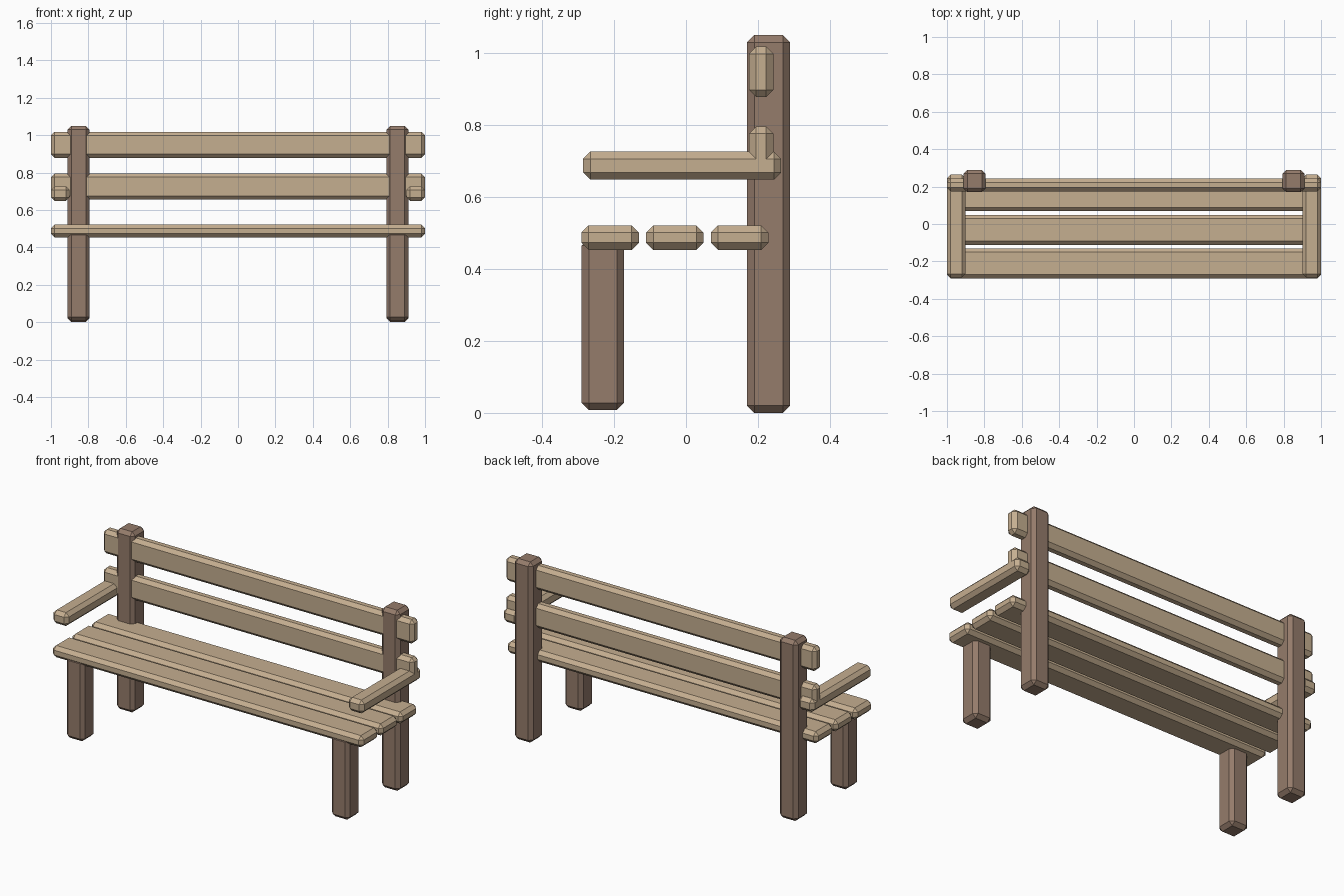
import bpy
import bmesh

if "Cube" in bpy.data.objects:
    bpy.data.objects.remove(bpy.data.objects["Cube"])


def material(name, rgb):
    m = bpy.data.materials.new(name)
    m.diffuse_color = (*rgb, 1.0)
    m.use_nodes = True
    m.node_tree.nodes["Principled BSDF"].inputs["Base Color"].default_value = m.diffuse_color
    return m


LIGHT = material("light wood", (0.56, 0.425, 0.28))
DARK = material("dark wood", (0.30, 0.20, 0.147))


def beam(name, x, y, z, mat, chamfer=0.02):
    """Chamfered box spanning the given (min, max) ranges."""
    bm = bmesh.new()
    bmesh.ops.create_cube(bm, size=1.0)
    for v in bm.verts:
        v.co = [(lo + hi) / 2 + c * (hi - lo) for c, (lo, hi) in zip(v.co, (x, y, z))]
    bmesh.ops.bevel(bm, geom=bm.edges[:], offset=chamfer, segments=1,
                    affect='EDGES', clamp_overlap=True)
    bmesh.ops.recalc_face_normals(bm, faces=bm.faces[:])
    mesh = bpy.data.meshes.new(name)
    bm.to_mesh(mesh)
    bm.free()
    mesh.materials.append(mat)
    ob = bpy.data.objects.new(name, mesh)
    bpy.context.collection.objects.link(ob)
    return ob


FULL = (-1.0, 1.0)

# seat slats
for i in range(3):
    y0 = -0.291 + 0.18 * i
    beam(f"seat_slat_{i + 1}", FULL, (y0, y0 + 0.16), (0.453, 0.521), LIGHT)

# backrest rails
for name, z0 in (("lower", 0.656), ("upper", 0.878)):
    beam(f"back_rail_{name}", FULL, (0.175, 0.243), (z0, z0 + 0.14), LIGHT)

# legs and armrests on both sides
for side, s in (("left", -1), ("right", 1)):
    leg_x = sorted((s * 0.794, s * 0.911))
    arm_x = sorted((s * 0.90, s * 1.0))
    beam(f"front_leg_{side}", leg_x, (-0.29, -0.172), (0.008, 0.485), DARK)
    beam(f"back_leg_{side}", leg_x, (0.17, 0.289), (0.0, 1.05), DARK)
    beam(f"armrest_{side}", arm_x, (-0.286, 0.264), (0.648, 0.726), LIGHT)
